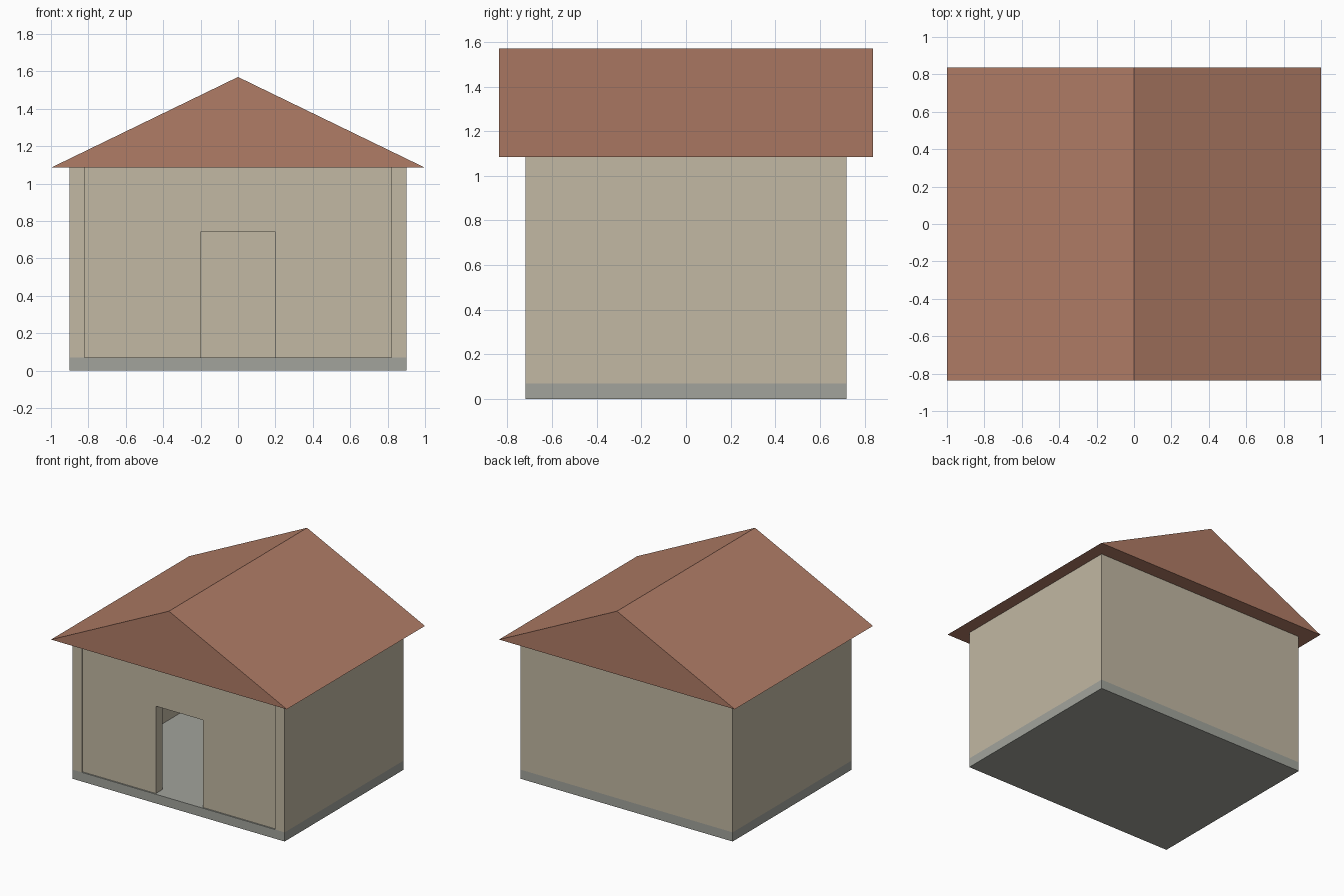
import bpy

cube = bpy.data.objects.get("Cube")
if cube:
    bpy.data.objects.remove(cube, do_unlink=True)


def material(name, hex_code):
    def linear(c):
        return c / 12.92 if c <= 0.04045 else ((c + 0.055) / 1.055) ** 2.4
    col = [linear(b / 255) for b in bytes.fromhex(hex_code)] + [1]
    mat = bpy.data.materials.new(name)
    mat.use_nodes = True
    mat.diffuse_color = col
    bsdf = mat.node_tree.nodes["Principled BSDF"]
    bsdf.inputs["Base Color"].default_value = col
    bsdf.inputs["Roughness"].default_value = 0.9
    return mat


def prism(name, outline, y0, y1, mat):
    """Extrude an outline in the x-z plane from y0 to y1."""
    n = len(outline)
    verts = [(x, y, z) for y in (y0, y1) for x, z in outline]
    faces = [tuple(range(n)), tuple(reversed(range(n, 2 * n)))]
    faces += [(i, i + n, (i + 1) % n + n, (i + 1) % n) for i in range(n)]
    mesh = bpy.data.meshes.new(name)
    mesh.from_pydata(verts, [], faces)
    mesh.materials.append(mat)
    obj = bpy.data.objects.new(name, mesh)
    bpy.context.collection.objects.link(obj)
    return obj


def box(name, x0, x1, y0, y1, z0, z1, mat):
    return prism(name, [(x0, z0), (x1, z0), (x1, z1), (x0, z1)], y0, y1, mat)


plaster = material("beige plaster", "C2B8A3")
tiles = material("terracotta", "B07C66")
stone = material("grey stone", "A2A49C")

W, D = 0.9, 0.72            # half width and half depth of the house
FLOOR, EAVE, RIDGE = 0.07, 1.085, 1.57
T = 0.08                    # wall thickness
DOOR_W, DOOR_TOP = 0.2, 0.74
INNER = W - T

# Foundation slab
box("foundation", -W, W, -D, D, 0, FLOOR, stone)

# Side walls and back wall
box("right_wall", -W, -INNER, -D, D, FLOOR, EAVE, plaster)
box("left_wall", INNER, W, -D, D, FLOOR, EAVE, plaster)
box("back_wall", -INNER, INNER, D - T, D, FLOOR, EAVE, plaster)

# Front wall, set slightly back, with an open doorway
arch = [(-INNER, FLOOR), (-DOOR_W, FLOOR), (-DOOR_W, DOOR_TOP),
        (DOOR_W, DOOR_TOP), (DOOR_W, FLOOR), (INNER, FLOOR),
        (INNER, EAVE), (-INNER, EAVE)]
prism("front_wall", arch, -D + 0.01, -D + 0.01 + T, plaster)

# Solid gable roof with overhang
prism("roof", [(-1, EAVE), (1, EAVE), (0, RIDGE)], -0.837, 0.837, tiles)
